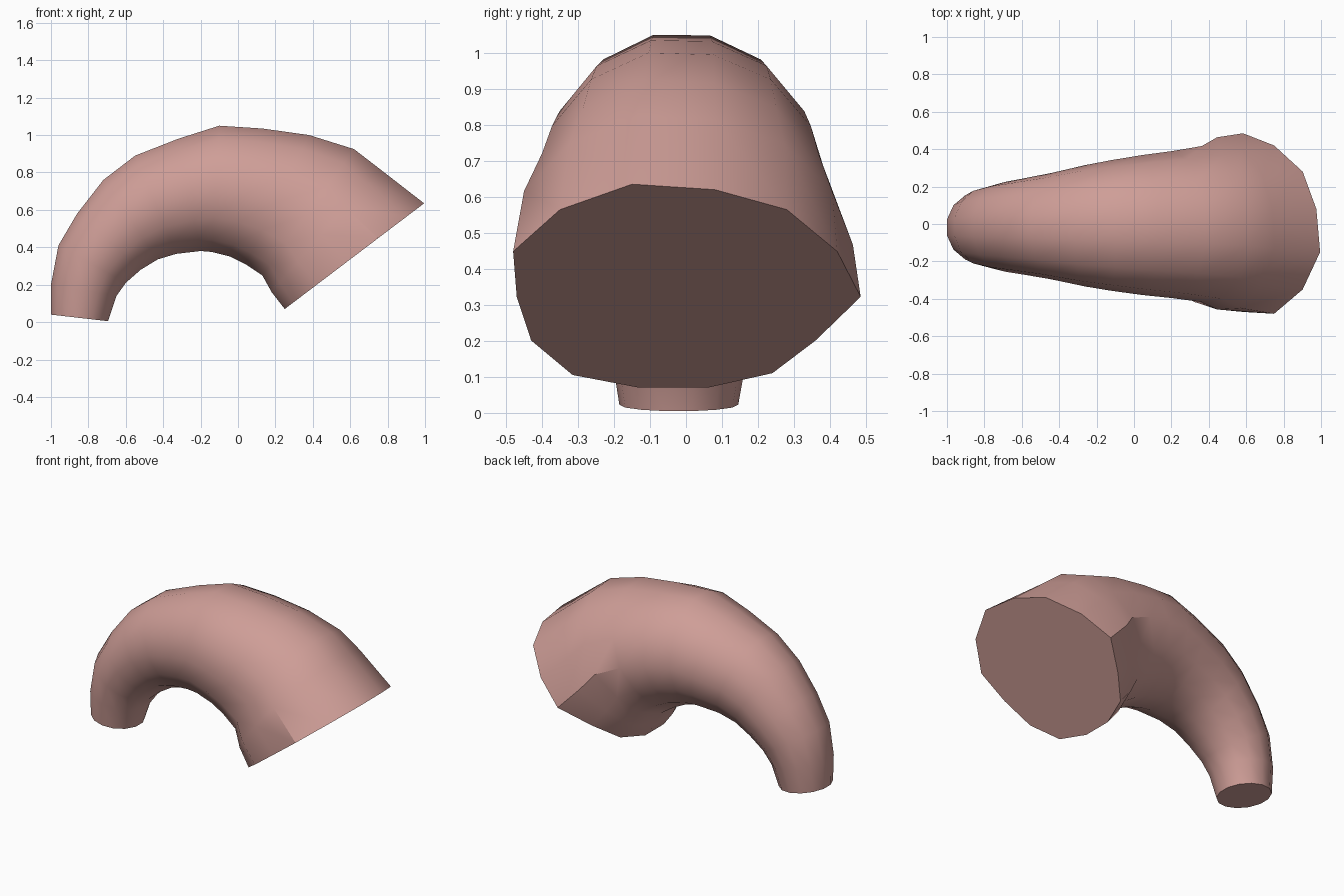
import bpy, bmesh, math
from mathutils import Vector

if "Cube" in bpy.data.objects:
    bpy.data.objects.remove(bpy.data.objects["Cube"])

# Side outlines (x, z): outer and inner edge of each ring, tip to base
outer = [(-1, .04), (-1, .2), (-.96, .41), (-.86, .58), (-.72, .76), (-.55, .89), (-.32, .98),
         (-.1, 1.05), (.13, 1.035), (.38, 1), (.62, .925), (.75, .825), (.995, .635)]
inner = [(-.695, .005), (-.65, .14), (-.6, .21), (-.52, .28), (-.43, .335), (-.33, .365), (-.2, .38),
         (-.14, .375), (-.04, .35), (.04, .31), (.13, .25), (.18, .16), (.25, .07)]
half_width = [.165, .19, .215, .24, .26, .285, .325, .35, .375, .395, .42, .465, .485]

# Uneven base outline (y, z) as seen from the right
base = [(-.15, .63), (.08, .615), (.28, .56), (.42, .445), (.485, .32), (.36, .2), (.24, .11),
        (.06, .07), (-.13, .07), (-.315, .105), (-.43, .2), (-.47, .32), (-.48, .445), (-.35, .56)]
N, last = len(base), len(outer) - 1

bm = bmesh.new()
rings = []
for i, (o, n, w) in enumerate(zip(outer, inner, half_width)):
    o, n = Vector((o[0], 0, o[1])), Vector((n[0], 0, n[1]))
    t = i / last
    blend = t ** 4          # round near the tip, uneven at the base
    ring = []
    for k, (y, z) in enumerate(base):
        a = (k - .5) * math.tau / N
        u = math.cos(a) / math.cos(math.pi / N) * (1 - blend) + (z - .35) / .28 * blend
        v = math.sin(a) * (1 - blend) + y / .485 * blend
        p = (o + n) / 2 + (o - n) / 2 * u
        p.y = v * w - .02 * (1 - t)
        ring.append(bm.verts.new(p))
    rings.append(ring)

# Skin and flat end caps
for r, s in zip(rings, rings[1:]):
    for k in range(N):
        bm.faces.new((r[k], r[(k + 1) % N], s[(k + 1) % N], s[k]))
bm.faces.new(rings[0])
bm.faces.new(rings[-1])
bmesh.ops.recalc_face_normals(bm, faces=bm.faces)

mesh = bpy.data.meshes.new("curved_horn")
bm.to_mesh(mesh)
bm.free()
horn = bpy.data.objects.new("curved_horn", mesh)
bpy.context.collection.objects.link(horn)

mat = bpy.data.materials.new("dusty_pink")
mat.diffuse_color = (.62, .34, .31, 1)
mat.use_nodes = True
mat.node_tree.nodes["Principled BSDF"].inputs["Base Color"].default_value = mat.diffuse_color
mesh.materials.append(mat)

bpy.context.view_layer.objects.active = horn
horn.select_set(True)
bpy.ops.object.shade_smooth_by_angle(angle=math.radians(35))
